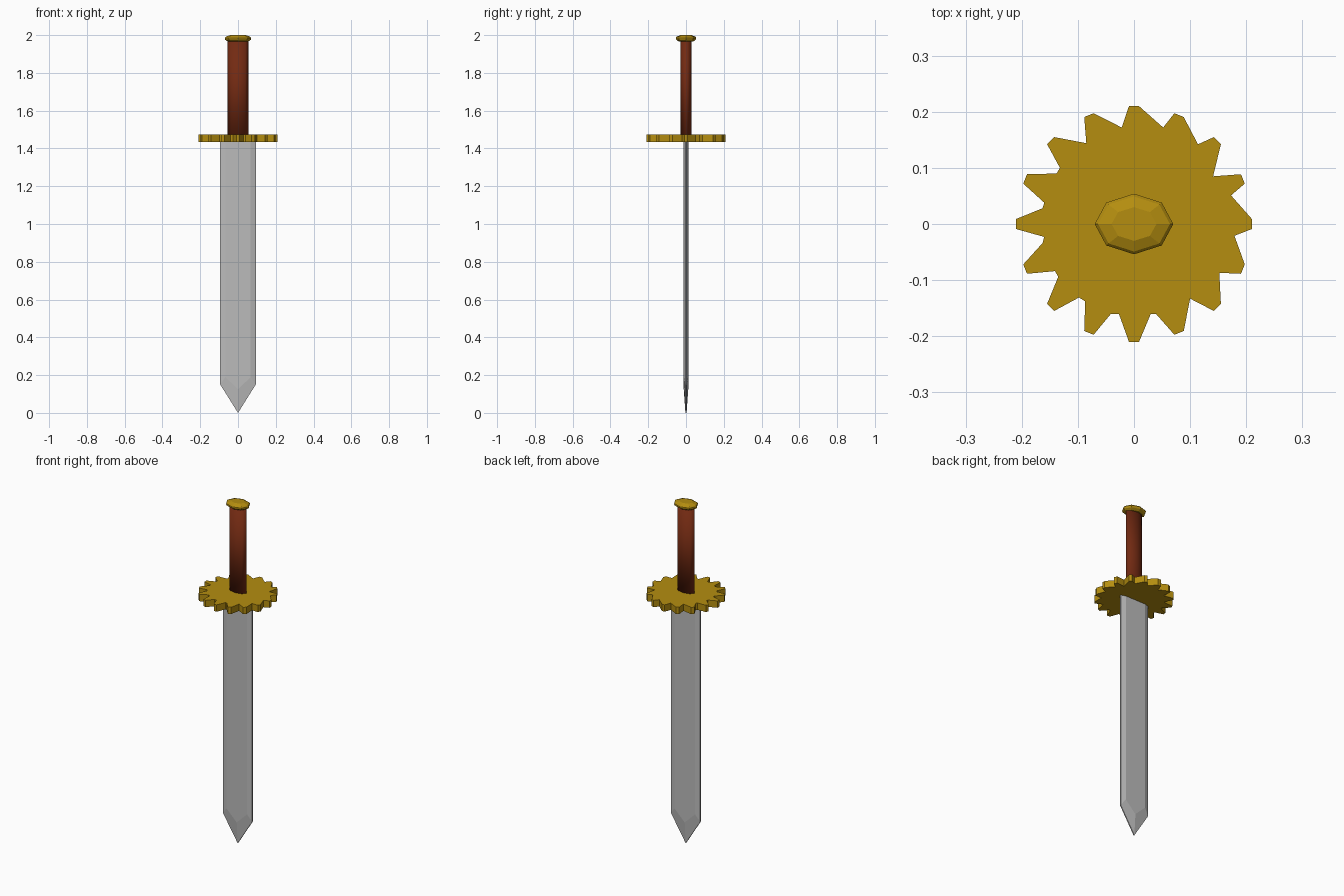
import bpy, bmesh, math

if "Cube" in bpy.data.objects:
    bpy.data.objects.remove(bpy.data.objects["Cube"])


def material(name, rgb):
    m = bpy.data.materials.new(name)
    m.use_nodes = True
    m.diffuse_color = (*rgb, 1)
    m.node_tree.nodes["Principled BSDF"].inputs["Base Color"].default_value = (*rgb, 1)
    return m


steel = material("steel grey", (0.50, 0.50, 0.50))
gold = material("dark gold", (0.46, 0.27, 0.005))
leather = material("red brown leather", (0.17, 0.023, 0.006))


def loft(name, rings, mat, smooth=False):
    """Skin a list of equal-length point rings and cap both ends."""
    bm = bmesh.new()
    loops = [[bm.verts.new(p) for p in ring] for ring in rings]
    n = len(loops[0])
    for a, b in zip(loops, loops[1:]):
        for i in range(n):
            j = (i + 1) % n
            bm.faces.new((a[i], a[j], b[j], b[i]))
    bm.faces.new(loops[0][::-1])
    bm.faces.new(loops[-1])
    bmesh.ops.recalc_face_normals(bm, faces=bm.faces)
    for f in bm.faces:
        f.smooth = smooth
    me = bpy.data.meshes.new(name)
    bm.to_mesh(me)
    bm.free()
    me.materials.append(mat)
    ob = bpy.data.objects.new(name, me)
    bpy.context.collection.objects.link(ob)
    return ob


def oval(rx, ry, z, n=8):
    return [(rx * math.cos(math.tau * i / n), ry * math.sin(math.tau * i / n), z)
            for i in range(n)]


# Blade: flat faces with bevelled edges and a pointed tip
def blade_outline(half, shoulder, tip, y):
    return [(-half, y, 1.45), (half, y, 1.45), (half, y, shoulder),
            (0, y, tip), (-half, y, shoulder)]


inner, outer = (0.067, 0.19, 0.125), (0.094, 0.15, 0.0)
loft("blade", [blade_outline(*inner, -0.012), blade_outline(*outer, -0.003),
               blade_outline(*outer, 0.003), blade_outline(*inner, 0.012)], steel)

# Guard: sixteen blunt teeth with uneven notches, counter-clockwise from +x
notches = [
    [(0.173, 0.051)], [(0.141, 0.085)], [(0.114, 0.142)], [(0.052, 0.172)],
    [(-0.022, 0.172)], [(-0.085, 0.144)], [(-0.132, 0.10), (-0.138, 0.09)],
    [(-0.160, 0.038), (-0.163, 0.028)],
    [(-0.160, -0.023), (-0.163, -0.034)], [(-0.141, -0.084), (-0.135, -0.094)],
    [(-0.098, -0.131), (-0.087, -0.138)], [(-0.041, -0.16), (-0.027, -0.16)],
    [(0.030, -0.16), (0.039, -0.16)], [(0.100, -0.133)],
    [(0.152, -0.087)], [(0.179, -0.021)],
]
outline = []
for i, notch in enumerate(notches):
    a = math.tau * i / 16
    for s in (-0.009, 0.009):
        outline.append((0.21 * math.cos(a) - s * math.sin(a),
                        0.21 * math.sin(a) + s * math.cos(a)))
    outline += notch
loft("guard", [[(x, y, z) for x, y in outline] for z in (1.435, 1.475)], gold)

# Grip: oval bar, softly shaded over its ends
loft("grip", [oval(0.055, 0.029, 1.45), oval(0.055, 0.029, 1.975)], leather, True)

# Pommel: faceted oval cap
profile = [(0.052, 0.036, 1.965), (0.068, 0.051, 1.975), (0.070, 0.054, 1.980),
           (0.070, 0.054, 1.986), (0.064, 0.049, 1.992), (0.040, 0.030, 2.0)]
loft("pommel", [oval(*p) for p in profile], gold)
